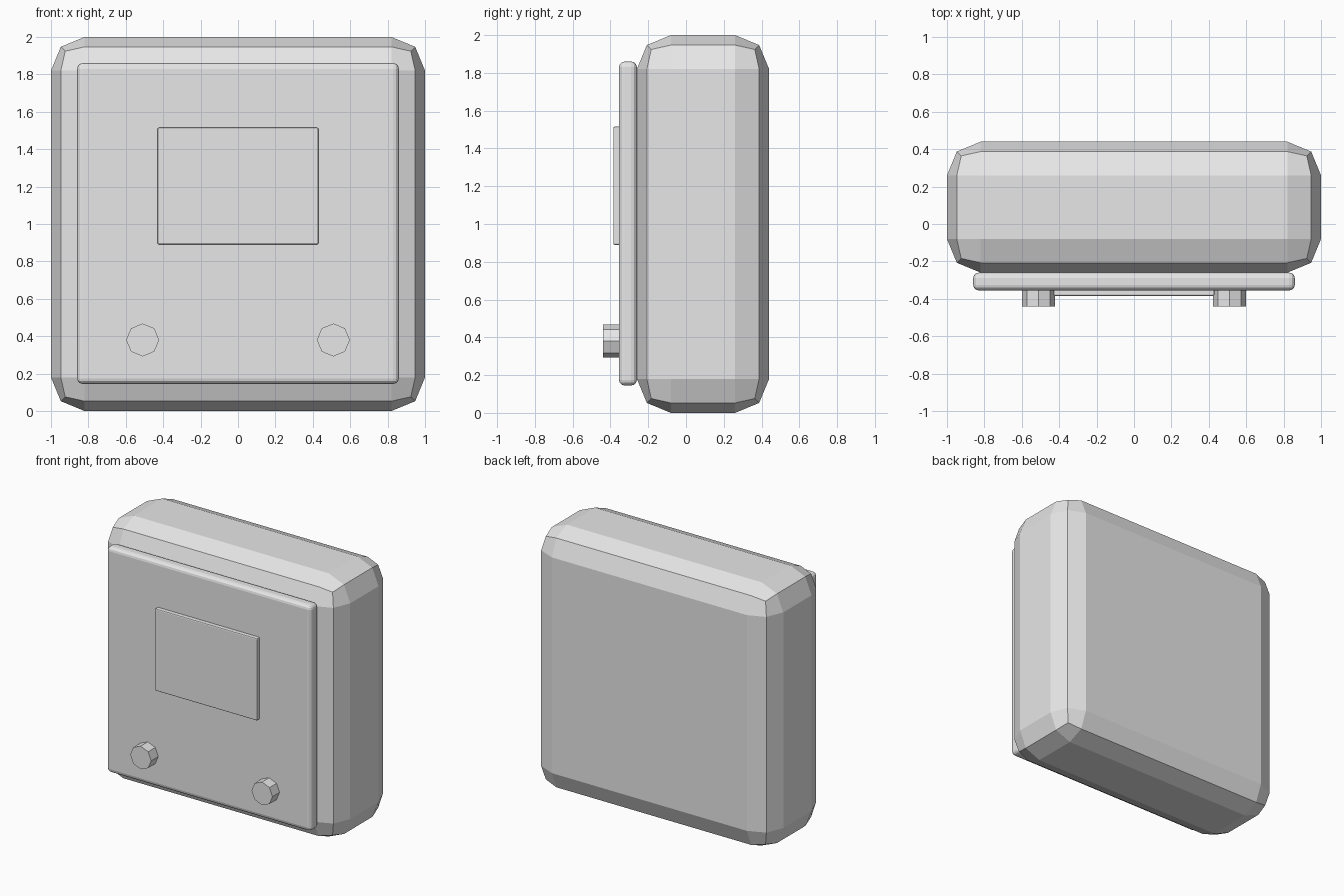
import bpy
from math import pi

cube = bpy.data.objects.get("Cube")
if cube:
    bpy.data.objects.remove(cube, do_unlink=True)

# Single plain grey finish
grey = bpy.data.materials.new("plain_grey")
grey.use_nodes = True
colour = (0.8, 0.8, 0.8, 1)
grey.diffuse_color = colour
grey.node_tree.nodes["Principled BSDF"].inputs["Base Color"].default_value = colour


def rounded_box(name, x, y, z, bevel, segments):
    """Bevelled box from (min, max) ranges on each axis."""
    ranges = (x, y, z)
    bpy.ops.mesh.primitive_cube_add(size=1, location=[(a + b) / 2 for a, b in ranges])
    ob = bpy.context.object
    ob.name = name
    ob.scale = [b - a for a, b in ranges]
    bpy.ops.object.transform_apply(location=False, rotation=False, scale=True)
    mod = ob.modifiers.new("Bevel", "BEVEL")
    mod.width = bevel
    mod.segments = segments
    ob.data.materials.append(grey)
    return ob


# Main casing, front panel and display plate
rounded_box("casing", (-1, 1), (-0.26, 0.44), (0, 2), 0.18, 2)
rounded_box("front_panel", (-0.86, 0.86), (-0.355, -0.26), (0.145, 1.86), 0.03, 3)
rounded_box("display", (-0.43, 0.43), (-0.385, -0.34), (0.89, 1.515), 0.008, 2)

# Octagonal knobs on the lower corners of the panel
for side, x in (("left", 0.51), ("right", -0.51)):
    bpy.ops.mesh.primitive_cylinder_add(
        vertices=8, radius=0.088, depth=0.1, location=(x, -0.39, 0.38), rotation=(pi / 2, 0, 0))
    knob = bpy.context.object
    knob.name = side + "_knob"
    knob.data.materials.append(grey)
